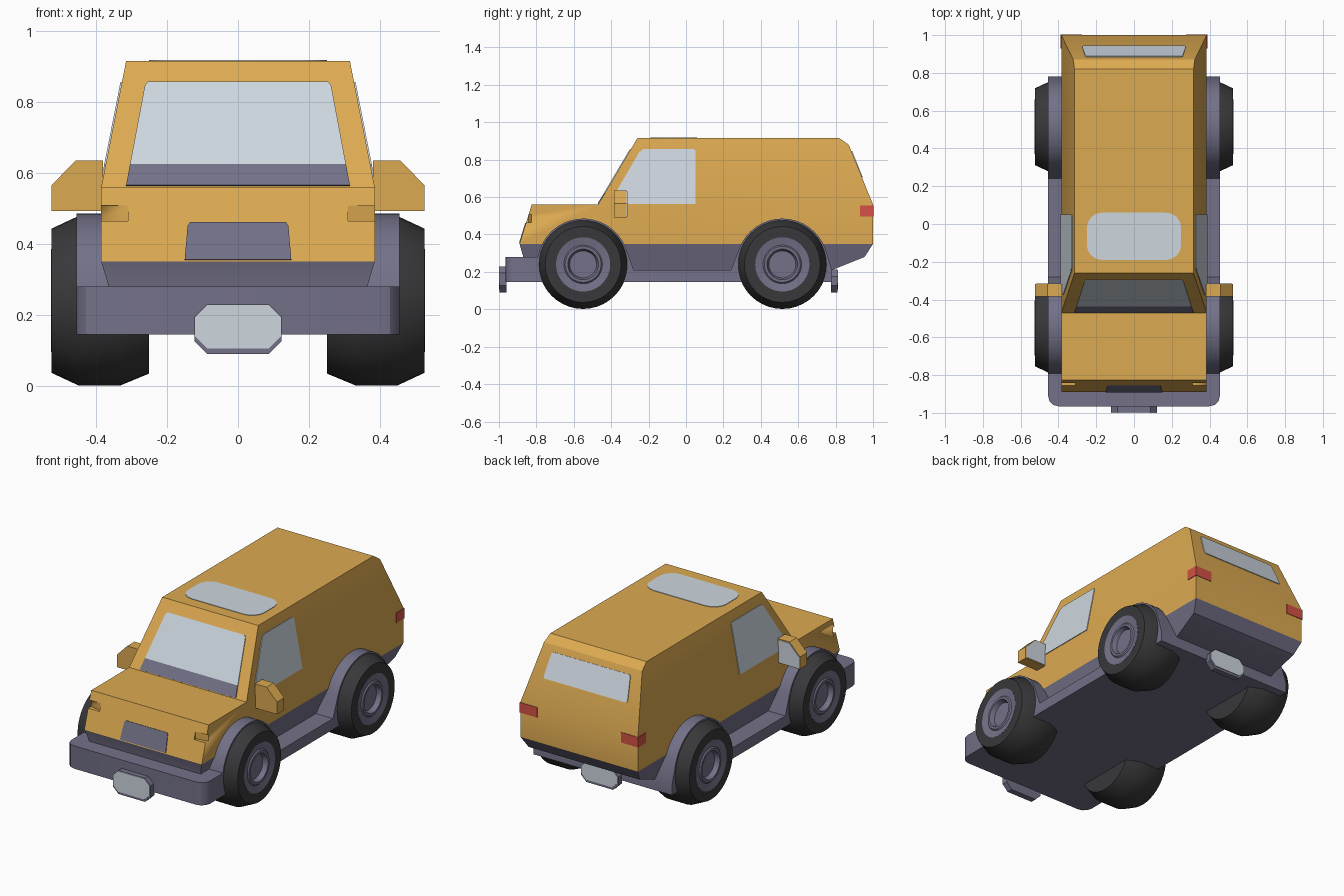
import bpy, bmesh, math
from mathutils import Vector

if "Cube" in bpy.data.objects:
    bpy.data.objects.remove(bpy.data.objects["Cube"])


def material(name, rgb):
    m = bpy.data.materials.new(name)
    m.diffuse_color = (*rgb, 1)
    m.use_nodes = True
    m.node_tree.nodes["Principled BSDF"].inputs["Base Color"].default_value = m.diffuse_color
    return m


ORANGE = material("orange paint", (0.72, 0.40, 0.083))
GREY = material("grey trim", (0.172, 0.165, 0.245))
GLASS = material("pale glass", (0.61, 0.67, 0.73))
TYRE = material("black rubber", (0.040, 0.040, 0.043))
RED = material("red lamp", (0.66, 0.085, 0.06))


def finish(name, bm, mat, angle=30):
    bmesh.ops.recalc_face_normals(bm, faces=bm.faces[:])
    mesh = bpy.data.meshes.new(name)
    bm.to_mesh(mesh)
    bm.free()
    mesh.materials.append(mat)
    ob = bpy.data.objects.new(name, mesh)
    bpy.context.collection.objects.link(ob)
    bpy.ops.object.select_all(action='DESELECT')
    ob.select_set(True)
    bpy.context.view_layer.objects.active = ob
    bpy.ops.object.shade_smooth_by_angle(angle=math.radians(angle))
    return ob


def prism_mesh(pts, vec):
    """Polygon swept along a vector."""
    bm = bmesh.new()
    a = [bm.verts.new(p) for p in pts]
    b = [bm.verts.new(Vector(p) + Vector(vec)) for p in pts]
    bm.faces.new(a)
    bm.faces.new(b)
    for i in range(len(a)):
        j = (i + 1) % len(a)
        bm.faces.new((a[i], a[j], b[j], b[i]))
    return bm


def prism(name, pts, vec, mat, angle=30):
    return finish(name, prism_mesh(pts, vec), mat, angle)


def shell(name, polys, width, mat):
    """Symmetric solid from side polygons (y, z), half width given by height."""
    bm = bmesh.new()
    verts, count = {}, {}
    for poly in polys:
        for p in poly:
            if p not in verts:
                verts[p] = [bm.verts.new((s * width(p[1]), *p)) for s in (-1, 1)]
        for k in (0, 1):
            bm.faces.new([verts[p][k] for p in poly])
        for p, q in zip(poly, poly[1:] + poly[:1]):
            key = frozenset((p, q))
            count[key] = count.get(key, 0) + 1
    for edge, n in count.items():
        if n == 1:
            p, q = edge
            bm.faces.new((verts[p][0], verts[q][0], verts[q][1], verts[p][1]))
    return finish(name, bm, mat)


def half_width(z):
    if z < 0.35:
        return 0.385 - (0.35 - z) * 0.3
    return 0.385 - max(0, z - 0.56) * 0.07 / 0.355


# Cabin and bonnet
belt_front, belt_back = (-0.47, 0.56), (1.0, 0.56)
body = shell("body", [
    [(-0.89, 0.35), (-0.825, 0.56), belt_front, belt_back, (1.0, 0.35)],
    [belt_front, (-0.26, 0.915), (0.82, 0.915), (0.87, 0.88), belt_back],
], half_width, ORANGE)

# Headlight recesses at the front corners
for s in (-1, 1):
    cutter = prism("headlight_cutter", [(s * 0.31, -0.92, 0.465), (s * 0.42, -0.92, 0.465),
                   (s * 0.42, -0.82, 0.465), (s * 0.31, -0.842, 0.465)], (0, 0, 0.043), ORANGE)
    cutter.hide_render = True
    mod = body.modifiers.new("headlight_recess", 'BOOLEAN')
    mod.operation = 'DIFFERENCE'
    mod.solver = 'EXACT'
    mod.object = cutter
    bpy.context.view_layer.objects.active = body
    bpy.ops.object.modifier_apply(modifier=mod.name)
    bpy.data.objects.remove(cutter)

# Lower skirt
shell("skirt", [[(-0.89, 0.35), (1.0, 0.35), (0.955, 0.28), (0.78, 0.21),
                 (-0.87, 0.21), (-0.87, 0.28)]], half_width, GREY)

# Chassis with bumper, sills and wheel arches
AXLES, HUB_Z = (-0.55, 0.515), 0.24


def arch(y, start, end, n=16):
    return [(y + 0.245 * math.cos(a), HUB_Z + 0.245 * math.sin(a))
            for a in (math.radians(start + (end - start) * i / n) for i in range(n + 1))]


outline = ([(-0.965, 0.145), (-0.965, 0.28)] + arch(AXLES[0], 170.5, 20)
           + [(-0.28, 0.21), (0.24, 0.21)] + arch(AXLES[1], 160, 20)
           + [(0.78, 0.21), (0.78, 0.145)])
bm = prism_mesh([(-0.455, y, z) for y, z in outline], (0.91, 0, 0))
corners = [e for e in bm.edges if all(v.co.y < -0.96 for v in e.verts)
           and abs(e.verts[0].co.x - e.verts[1].co.x) < 0.01]
bmesh.ops.bevel(bm, geom=corners, offset=0.055, segments=3, profile=0.5, affect='EDGES')
finish("chassis", bm, GREY)

# Grille
def nose_y(z):
    return -0.89 + (z - 0.35) * 0.065 / 0.21


prism("grille", [(x, nose_y(z), z) for x, z in
                 ((-0.15, 0.355), (0.15, 0.355), (0.142, 0.45), (0.135, 0.46),
                  (-0.135, 0.46), (-0.142, 0.45))], (0, -0.004, 0.001), GREY)

# Windscreen and the dark cowl strip below it
def screen(name, pts, mat):
    half = [(x, -0.47 + (z - 0.56) * 0.21 / 0.355, z) for x, z in pts]
    prism(name, half + [(-x, y, z) for x, y, z in reversed(half)], (0, -0.004, 0.0024), mat)


screen("windscreen", [(0.304, 0.622), (0.262, 0.845), (0.252, 0.855)], GLASS)
screen("cowl_strip", [(0.315, 0.563), (0.304, 0.622)], GREY)

# Sunroof with rounded corners
roof = []
for cx, cy, a0 in ((0.17, -0.02, 0), (-0.17, -0.02, 90), (-0.17, -0.11, 180), (0.17, -0.11, 270)):
    for i in range(5):
        a = math.radians(a0 + i * 22.5)
        roof.append((cx + 0.08 * math.cos(a), cy + 0.08 * math.sin(a), 0.914))
prism("sunroof", roof, (0, 0, 0.004), GLASS)

# Rear window
rear = [(x, 0.87 + (0.88 - z) * 0.13 / 0.32, z)
        for x, z in ((0.275, 0.715), (0.268, 0.705), (-0.268, 0.705), (-0.275, 0.715),
                     (-0.258, 0.838), (-0.25, 0.845), (0.25, 0.845), (0.258, 0.838))]
prism("rear_window", rear, (0, 0.004, 0.0016), GLASS)

for s, side in ((-1, "left"), (1, "right")):
    # Door glass
    prism(side + "_door_window", [(s * half_width(z), y, z) for y, z in
          ((-0.36, 0.562), (-0.375, 0.625), (-0.25, 0.84), (-0.23, 0.855),
           (0.042, 0.855), (0.05, 0.847), (0.05, 0.562))], (s * 0.004, 0, 0.0008), GLASS)
    # Door mirror and its glass
    shape = [(0.38, 0.492), (0.525, 0.492), (0.525, 0.565), (0.457, 0.635), (0.38, 0.635)]
    prism(side + "_mirror", [(s * x, -0.385, z) for x, z in shape], (0, 0.068, 0), ORANGE)
    inner = [(0.455 + (x - 0.455) * 0.93, 0.56 + (z - 0.56) * 0.93) for x, z in shape]
    prism(side + "_mirror_glass", [(s * x, -0.317, z) for x, z in inner], (0, 0.003, 0), GLASS)
    # Tail lamp wrapping the corner
    prism(side + "_tail_lamp", [(s * x, y, 0.495) for x, y in
          ((0.275, 0.93), (0.389, 0.93), (0.389, 1.003), (0.275, 1.003))], (0, 0, 0.06), RED)


# Number plates on grey holders
def octagon(y, z0, z1, hw, c):
    half = [(hw - c, z0), (hw, z0 + c), (hw, z1 - c), (hw - c, z1)]
    return [(x, y, z) for x, z in half] + [(-x, y, z) for x, z in reversed(half)]


for name, y0, y1, z1 in (("front", -0.96, -0.996, 0.23), ("rear", 0.775, 0.809, 0.212)):
    d = math.copysign(1, y1)
    prism(name + "_plate_holder", octagon(y0, 0.09, z1, 0.123, 0.036), (0, y1 - y0, 0), GREY)
    prism(name + "_plate", octagon(y1, 0.105, z1 - 0.002, 0.121, 0.035), (0, d * 0.004, 0), GLASS)


# Wheels
def lathe(name, profile, side, y, mat, n=40):
    bm = bmesh.new()
    rings = []
    for r, x in profile:
        if r == 0:
            rings.append([bm.verts.new((side * x, y, HUB_Z))] * n)
        else:
            rings.append([bm.verts.new((side * x, y + r * math.cos(2 * math.pi * i / n),
                                        HUB_Z + r * math.sin(2 * math.pi * i / n)))
                          for i in range(n)])
    for a, b in zip(rings, rings[1:]):
        for i in range(n):
            j = (i + 1) % n
            bm.faces.new(list(dict.fromkeys((a[i], a[j], b[j], b[i]))))
    return finish(name, bm, mat)


tyre = [(0, 0.25), (0.205, 0.25), (0.238, 0.33), (0.238, 0.45), (0.203, 0.525),
        (0.145, 0.525), (0.145, 0.48), (0, 0.48)]
hub = [(0, 0.48), (0.145, 0.48), (0.145, 0.526), (0.103, 0.518), (0.096, 0.525),
       (0.082, 0.525), (0.072, 0.497), (0, 0.497)]
for s, side in ((-1, "left"), (1, "right")):
    for y, end in zip(AXLES, ("front", "rear")):
        lathe(f"{end}_{side}_tyre", tyre, s, y, TYRE)
        lathe(f"{end}_{side}_hub", hub, s, y, GREY)
